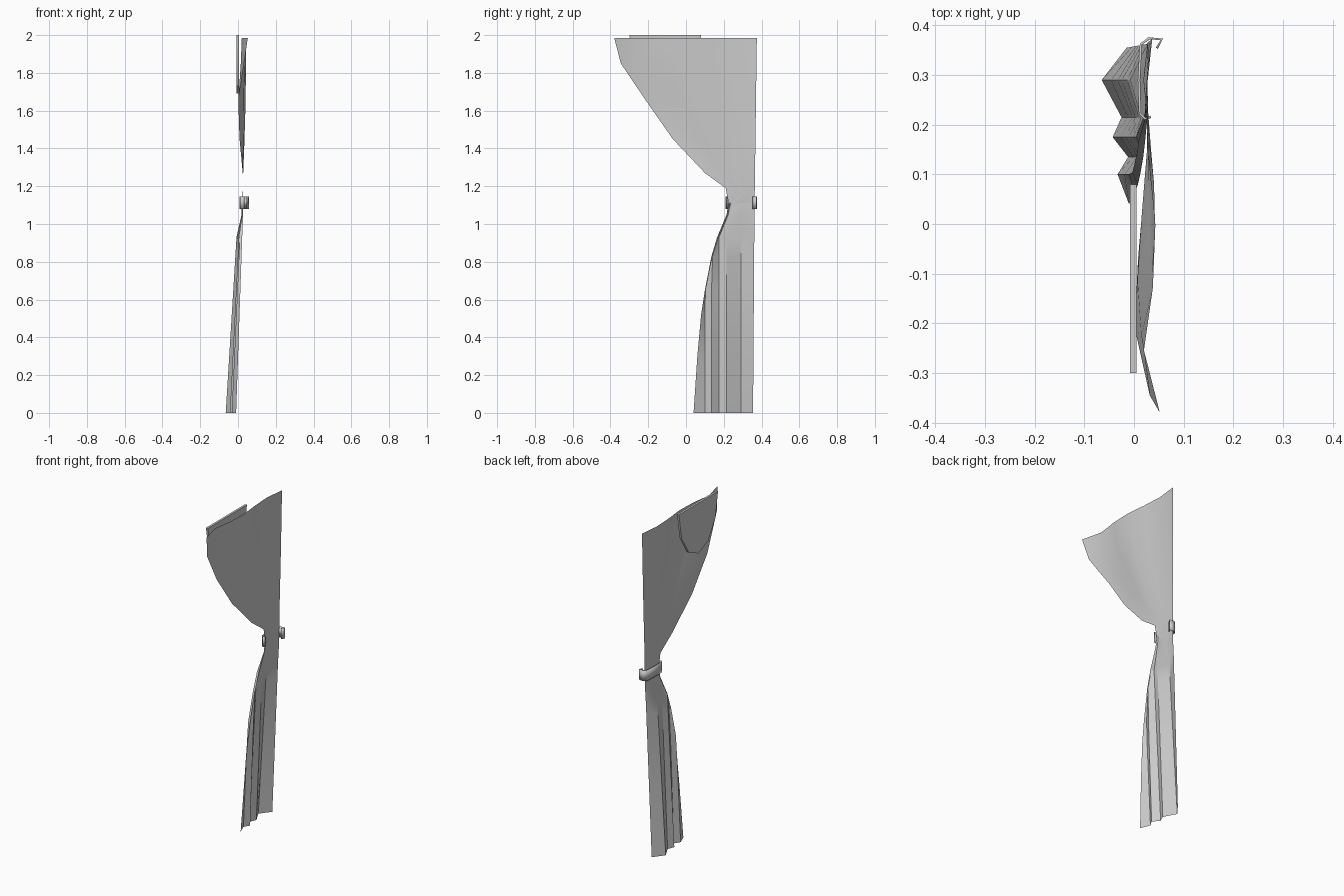
import bpy, bmesh, math

if "Cube" in bpy.data.objects:
    bpy.data.objects.remove(bpy.data.objects["Cube"], do_unlink=True)

fabric = bpy.data.materials.new("grey_fabric")
fabric.use_nodes = True
grey = (0.6, 0.6, 0.6, 1)
fabric.diffuse_color = grey
fabric.node_tree.nodes["Principled BSDF"].inputs["Base Color"].default_value = grey


def add_object(name, bm, angle=30):
    mesh = bpy.data.meshes.new(name)
    bm.to_mesh(mesh)
    bm.free()
    mesh.materials.append(fabric)
    obj = bpy.data.objects.new(name, mesh)
    bpy.context.collection.objects.link(obj)
    bpy.ops.object.select_all(action='DESELECT')
    obj.select_set(True)
    bpy.context.view_layer.objects.active = obj
    bpy.ops.object.shade_smooth_by_angle(angle=math.radians(angle))
    return obj


def lerp(a, b, t):
    return a + (b - a) * t


def sheet(name, rows, angle):
    bm = bmesh.new()
    grid = [[bm.verts.new(p) for p in row] for row in rows]
    for low, high in zip(grid, grid[1:]):
        for i in range(len(low) - 1):
            bm.faces.new((low[i], low[i + 1], high[i + 1], high[i]))
    return add_object(name, bm, angle)


# Pleated skirt below the tie: folds hang straight down and gather at the edge
pleat_y = [0.04, 0.1, 0.135, 0.175, 0.215, 0.29, 0.355]
pleat_x = [1, 0.16, 0.93, -0.2, 0.45, -1, 0.82]
skirt_edge = [(0, 0.04), (0.3, 0.06), (0.52, 0.08), (0.65, 0.1),
              (0.83, 0.135), (0.93, 0.165), (1.05, 0.215), (1.11, 0.225)]
rows = []
for z, edge in skirt_edge:
    centre, half = -0.0375 + 0.048 * z, 0.0275 - 0.0134 * z
    if z > 1:
        centre, half = 0.023, 0.004
    row = []
    for i, (y, x) in enumerate(zip(pleat_y, pleat_x)):
        row.append((centre + half * x, max(y + 0.007 * z * (i == 6), edge + 0.003 * i), z))
    rows.append(row)
waist = rows[-1]
sheet("curtain_skirt", rows, 30)

# Swept drape above the tie: fans out from the waist to the top hem
top_x = [0.052, 0.02, 0.038, 0.043, 0.03, 0.023, 0.037]
mid_x = [-0.006, 0.005, 0.03, 0.04, 0.03, 0.025, 0.033]
drape_edge = [(1.19, 0.21), (1.27, 0.1), (1.45, -0.07), (1.65, -0.21),
              (1.85, -0.345), (1.985, -0.38)]
rows = [waist]
for z, edge in drape_edge:
    row = []
    for i in range(7):
        if z < 1.6:
            x = lerp(0.027, mid_x[i], max(0, (z - 1.25) / 0.35))
        else:
            x = lerp(mid_x[i], top_x[i], (z - 1.6) / 0.385)
        row.append((x, lerp(edge, lerp(0.363, 0.375, (z - 1.1) / 0.885), i / 6), z))
    rows.append(row)
sheet("curtain_drape", rows, 50)

# Half-round panel behind the top of the drape
bm = bmesh.new()
outline = []
for k in range(7):
    a = math.pi * k / 6
    outline.append(bm.verts.new((-0.008, -0.11 + 0.19 * math.cos(a), 2 - 0.31 * math.sin(a))))
face = bm.faces.new(outline)
moved = bmesh.ops.extrude_face_region(bm, geom=[face])["geom"]
bmesh.ops.translate(bm, vec=(0.013, 0, 0),
                    verts=[v for v in moved if isinstance(v, bmesh.types.BMVert)])
bmesh.ops.recalc_face_normals(bm, faces=bm.faces)
add_object("back_panel", bm)

# Tie band wrapped round the waist
path = [(0.046, 0.354), (0.056, 0.372), (0.03, 0.374), (0.014, 0.362),
        (0.01, 0.29), (0.012, 0.222), (0.022, 0.212), (0.034, 0.216)]
band = sheet("tie_band", [[(x, y, z) for x, y in path] for z in (1.08, 1.145)], 40)
solid = band.modifiers.new("thickness", 'SOLIDIFY')
solid.thickness = 0.005
solid.offset = 0
